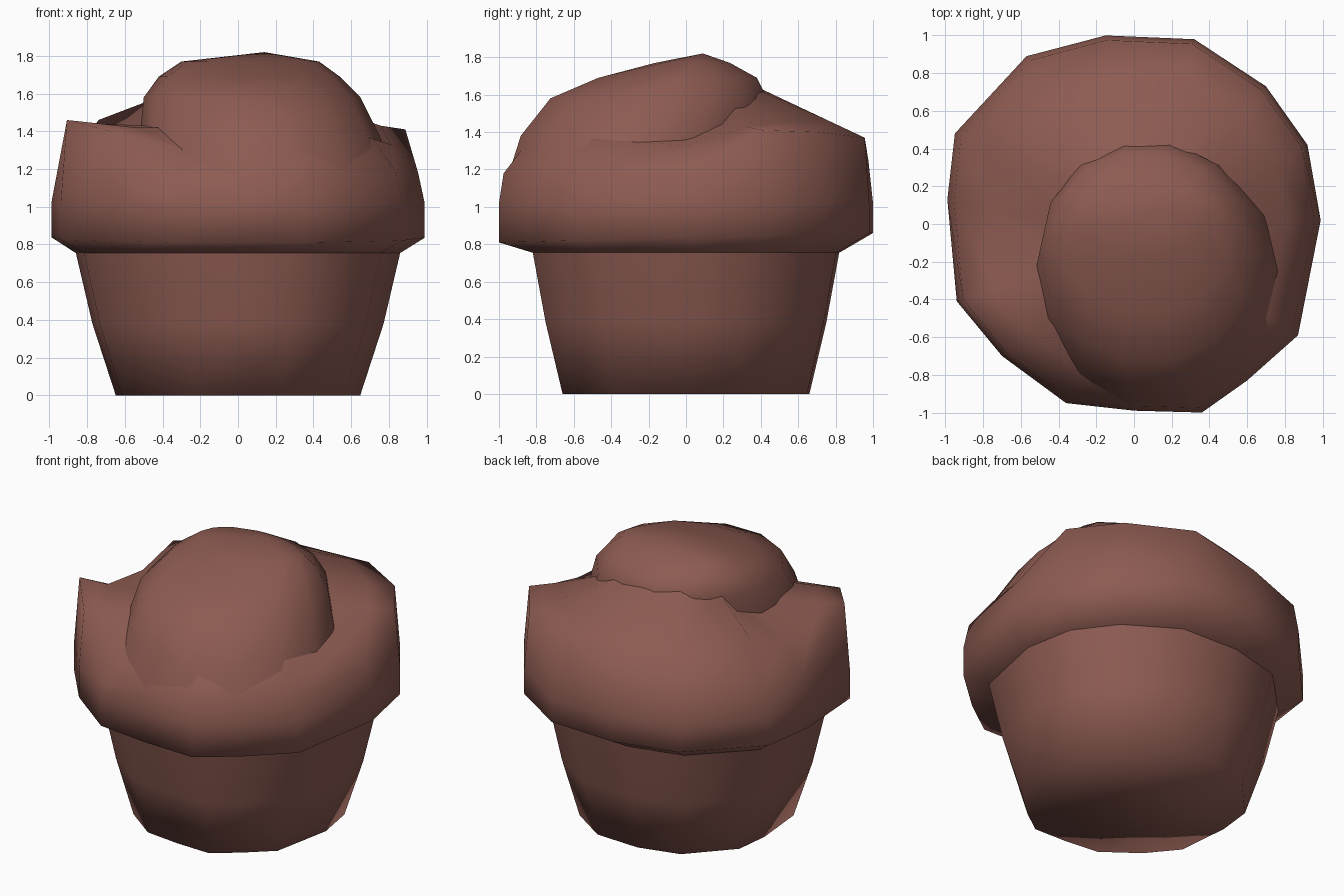
import bpy, bmesh, math
from mathutils import Vector

if "Cube" in bpy.data.objects:
    bpy.data.objects.remove(bpy.data.objects["Cube"])

brown = bpy.data.materials.new("baked brown")
brown.diffuse_color = (0.266, 0.105, 0.084, 1)
brown.use_nodes = True
brown.node_tree.nodes["Principled BSDF"].inputs["Base Color"].default_value = brown.diffuse_color


def loft(name, rings, bottom=False, tip=None, angle=180):
    """Skin closed rings from bottom to top; optional bottom cap and top fan."""
    bm = bmesh.new()
    loops = [[bm.verts.new(p) for p in ring] for ring in rings]
    n = len(loops[0])
    for a, b in zip(loops, loops[1:]):
        for i in range(n):
            j = (i + 1) % n
            bm.faces.new((a[i], a[j], b[j], b[i]))
    if bottom:
        bm.faces.new(loops[0][::-1])
    if tip:
        t = bm.verts.new(tip)
        for i in range(n):
            bm.faces.new((loops[-1][i], loops[-1][(i + 1) % n], t))
    me = bpy.data.meshes.new(name)
    bm.to_mesh(me)
    bm.free()
    me.materials.append(brown)
    ob = bpy.data.objects.new(name, me)
    bpy.context.collection.objects.link(ob)
    bpy.ops.object.select_all(action='DESELECT')
    ob.select_set(True)
    bpy.context.view_layer.objects.active = ob
    bpy.ops.object.shade_smooth_by_angle(angle=math.radians(angle))
    return ob


def oval(z, x0, x1, y0, y1, n=14):
    cx, cy, rx, ry = (x0 + x1) / 2, (y0 + y1) / 2, (x1 - x0) / 2, (y1 - y0) / 2
    return [(cx + rx * math.cos(math.tau * i / n), cy + ry * math.sin(math.tau * i / n), z)
            for i in range(n)]


# Crust outline: x, y, then heights of shoulder, middle and inner ring at that point
outline = [(0.99, 0.02, 1.18, 1.33, 1.42), (0.92, 0.42, 1.41, 1.43, 1.45),
           (0.70, 0.73, 1.40, 1.45, 1.58), (0.32, 0.98, 1.37, 1.46, 1.65),
           (-0.15, 1.00, 1.25, 1.45, 1.66), (-0.57, 0.89, 1.20, 1.43, 1.66),
           (-0.95, 0.48, 1.20, 1.46, 1.62), (-0.99, 0.13, 1.18, 1.36, 1.48),
           (-0.94, -0.41, 1.46, 1.44, 1.42), (-0.70, -0.70, 1.40, 1.42, 1.42),
           (-0.36, -0.95, 1.08, 1.30, 1.42), (0.0, -0.99, 1.16, 1.37, 1.50),
           (0.36, -1.00, 1.18, 1.38, 1.50), (0.60, -0.83, 1.18, 1.38, 1.50),
           (0.87, -0.59, 1.18, 1.36, 1.46)]
heart = Vector((0.1, -0.1))


def inward(x, y, f):
    return Vector((x, y)).lerp(heart, f)


def scaled(fx, fy, z):
    return [(p[0] * fx, p[1] * fy, z) for p in outline]


# Tapered cup, meeting the underside of the crust
loft("cup", [scaled(0.655, 0.66, 0), scaled(0.78, 0.75, 0.38), scaled(0.87, 0.82, 0.76)],
     bottom=True, angle=85)

# Overhanging lumpy crust
loft("crust", [scaled(0.87, 0.82, 0.755),
               [(p[0], p[1], 0.835 + 0.025 * p[1]) for p in outline],
               scaled(1, 1, 1.02),
               [(p[0] * 0.965, p[1] * 0.975, p[2]) for p in outline],
               [(*inward(p[0], p[1], 0.2), p[3]) for p in outline],
               [(*inward(p[0], p[1], 0.6), p[4]) for p in outline]])

# Risen dome leaning over the front
loft("dome", [oval(1.16, -0.58, 0.83, -0.97, 0.35),
              oval(1.38, -0.52, 0.75, -0.90, 0.42),
              oval(1.58, -0.50, 0.65, -0.74, 0.45),
              oval(1.69, -0.42, 0.54, -0.48, 0.39),
              oval(1.77, -0.30, 0.43, -0.17, 0.24)], tip=(0.14, 0.09, 1.82))
